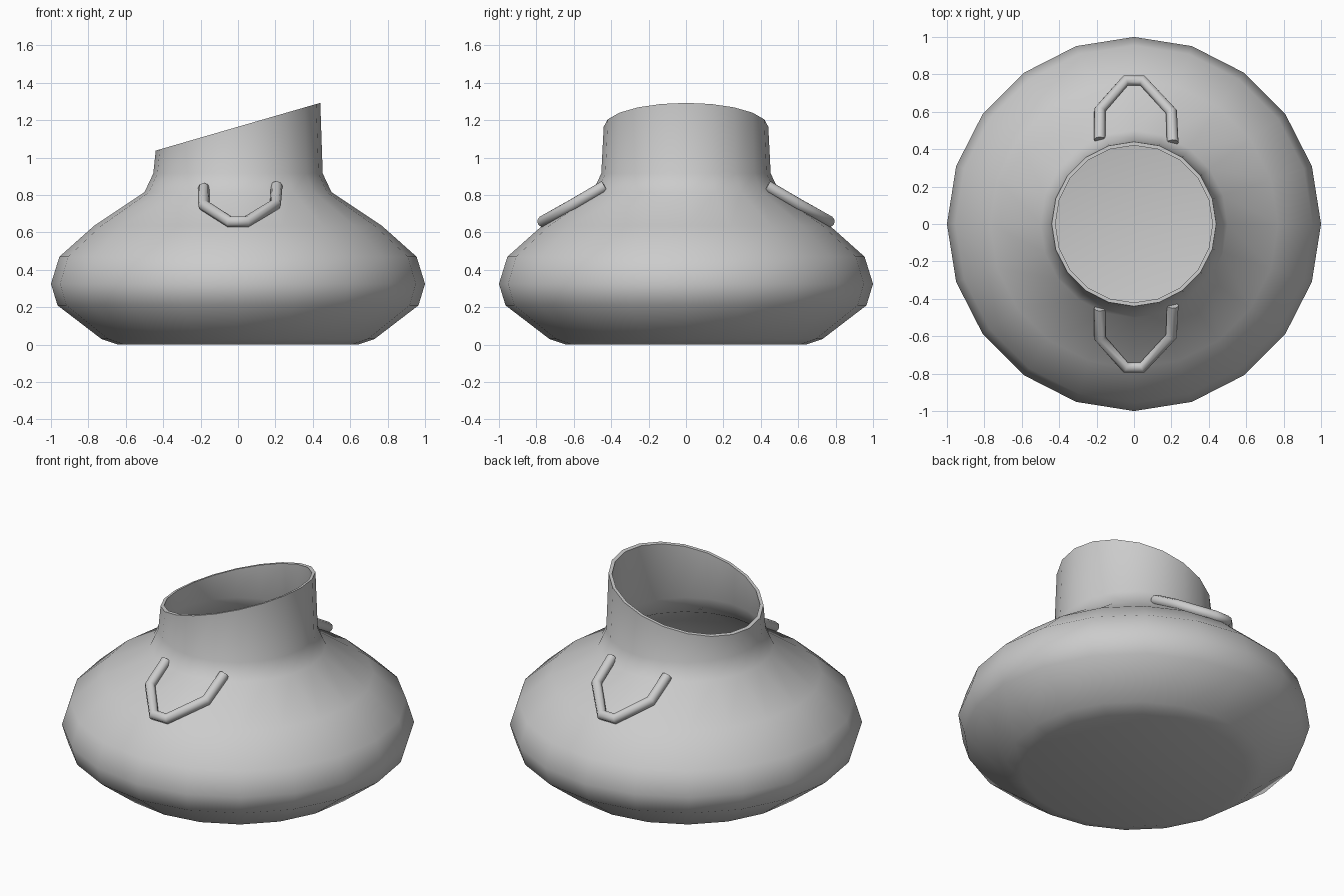
import bpy, bmesh, math

if "Cube" in bpy.data.objects:
    bpy.data.objects.remove(bpy.data.objects["Cube"])

SIDES = 20


def rim_z(x):
    return 1.165 + 0.29 * x


# Outer wall from the base up, then inner wall down; None = slanted rim
outer = [(0.64, 0.0), (0.73, 0.03), (0.965, 0.21), (1.0, 0.325), (0.955, 0.47),
         (0.77, 0.635), (0.5, 0.815), (0.453, 0.915), (0.44, None)]
inner = [(0.42, None), (0.433, 0.91), (0.485, 0.797), (0.757, 0.617),
         (0.935, 0.462), (0.978, 0.325), (0.945, 0.222), (0.72, 0.052), (0.64, 0.02)]

bm = bmesh.new()
rings = []
for r, z in outer + inner:
    ring = []
    for i in range(SIDES):
        a = 2 * math.pi * i / SIDES
        x, y = r * math.cos(a), r * math.sin(a)
        ring.append(bm.verts.new((x, y, rim_z(x) if z is None else z)))
    rings.append(ring)
for lo, hi in zip(rings, rings[1:]):
    for i in range(SIDES):
        j = (i + 1) % SIDES
        bm.faces.new((lo[i], lo[j], hi[j], hi[i]))
# Underside and inside floor
bm.faces.new(list(reversed(rings[0])))
bm.faces.new(rings[-1])
bmesh.ops.recalc_face_normals(bm, faces=bm.faces)
mesh = bpy.data.meshes.new("pot_body")
bm.to_mesh(mesh)
bm.free()
body = bpy.data.objects.new("pot_body", mesh)
bpy.context.collection.objects.link(body)


def activate(ob):
    bpy.ops.object.select_all(action='DESELECT')
    ob.select_set(True)
    bpy.context.view_layer.objects.active = ob


activate(body)
bpy.ops.object.shade_smooth_by_angle(angle=math.radians(40))

# Bent tube handles lying on the shoulder, front and back
path = [(-0.183, -0.45, 0.838), (-0.183, -0.61, 0.745), (-0.045, -0.767, 0.657),
        (0.045, -0.767, 0.657), (0.2, -0.6, 0.75), (0.207, -0.435, 0.848)]


def handle(name, side):
    cu = bpy.data.curves.new(name, 'CURVE')
    cu.dimensions = '3D'
    cu.bevel_depth = 0.031
    cu.bevel_resolution = 2
    cu.use_fill_caps = True
    sp = cu.splines.new('POLY')
    sp.points.add(len(path) - 1)
    for p, (x, y, z) in zip(sp.points, path):
        p.co = (x, y * side, z, 1)
    ob = bpy.data.objects.new(name, cu)
    bpy.context.collection.objects.link(ob)
    activate(ob)
    bpy.ops.object.convert(target='MESH')
    bpy.ops.object.shade_smooth_by_angle(angle=math.radians(50))


handle("front_handle", 1)
handle("back_handle", -1)
